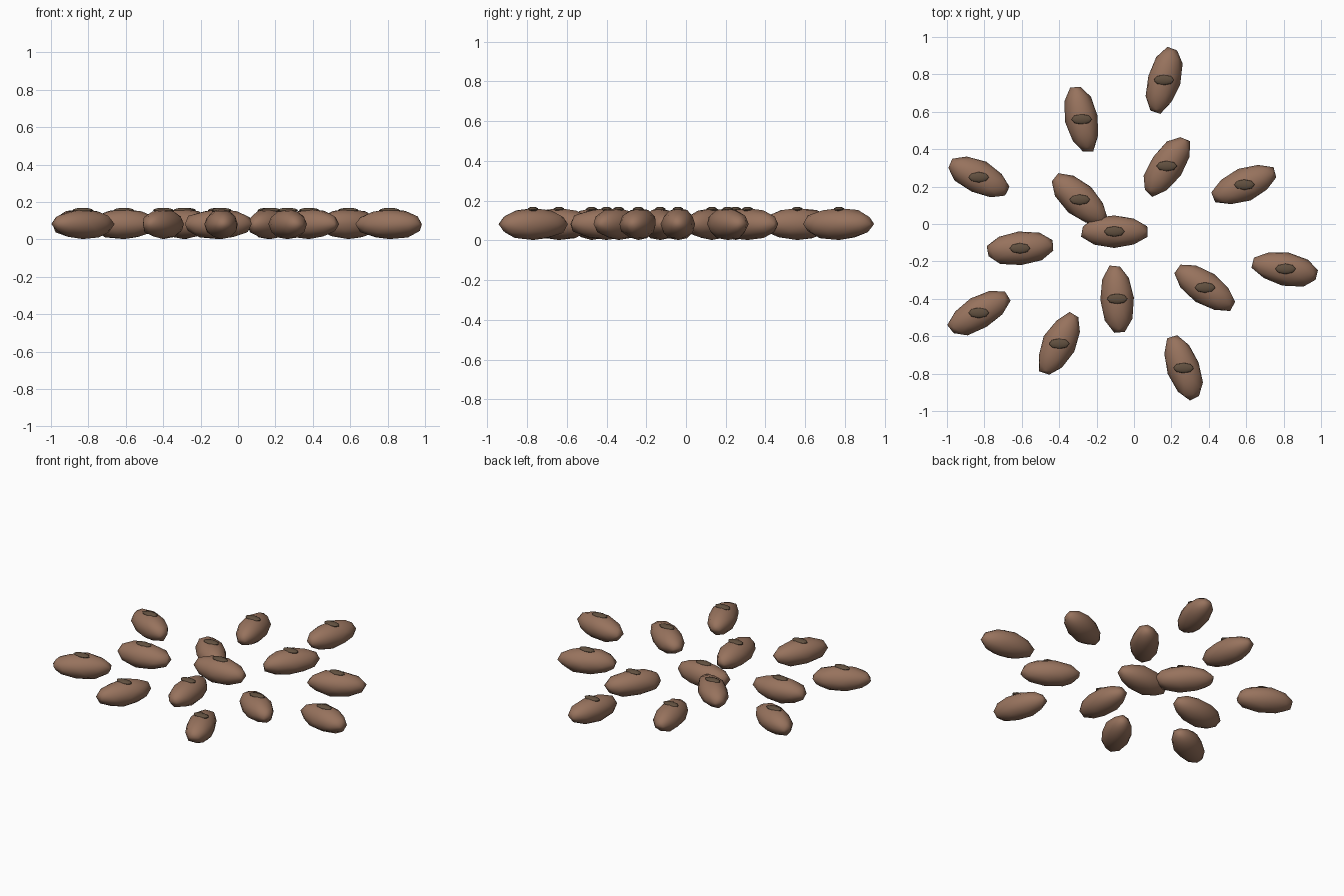
import bpy, random
from math import radians

cube = bpy.data.objects.get("Cube")
if cube:
    bpy.data.objects.remove(cube)
random.seed(4)


def material(name, rgb):
    m = bpy.data.materials.new(name)
    m.use_nodes = True
    m.diffuse_color = (*rgb, 1)
    m.node_tree.nodes["Principled BSDF"].inputs["Base Color"].default_value = (*rgb, 1)
    return m


brown = material("bean brown", (0.31, 0.17, 0.11))
dark = material("dark scar", (0.12, 0.08, 0.05))


def finish(name, scale, mat, turn=0):
    ob = bpy.context.object
    ob.name = name
    ob.scale = scale
    ob.rotation_euler.z = radians(turn)
    ob.data.materials.append(mat)
    bpy.ops.object.shade_smooth()
    return ob


# Scattered beans: x, y, turn about z in degrees
beans = [(0.16, 0.77, 75), (-0.28, 0.56, 101), (-0.83, 0.25, 154), (-0.29, 0.13, 138),
         (0.175, 0.31, 56), (0.59, 0.21, 22), (-0.105, -0.04, 0), (-0.61, -0.13, 5),
         (-0.83, -0.475, 30), (-0.4, -0.64, 63), (-0.09, -0.4, 94), (0.38, -0.34, 146),
         (0.81, -0.24, 169), (0.265, -0.77, 110)]

for i, (x, y, turn) in enumerate(beans, 1):
    # Plump faceted bean body, slightly uneven
    bpy.ops.mesh.primitive_ico_sphere_add(subdivisions=2, radius=1, location=(x, y, 0.082))
    body = finish(f"bean_{i}", (0.182, 0.088, 0.08), brown, turn)
    for v in body.data.vertices:
        if abs(v.co.z) < 0.9:
            v.co *= random.uniform(0.96, 1.05)

    # Small flat dark scar on top
    bpy.ops.mesh.primitive_uv_sphere_add(segments=8, ring_count=6, radius=1, location=(x, y, 0.156))
    finish(f"bean_scar_{i}", (0.055, 0.028, 0.013), dark)
